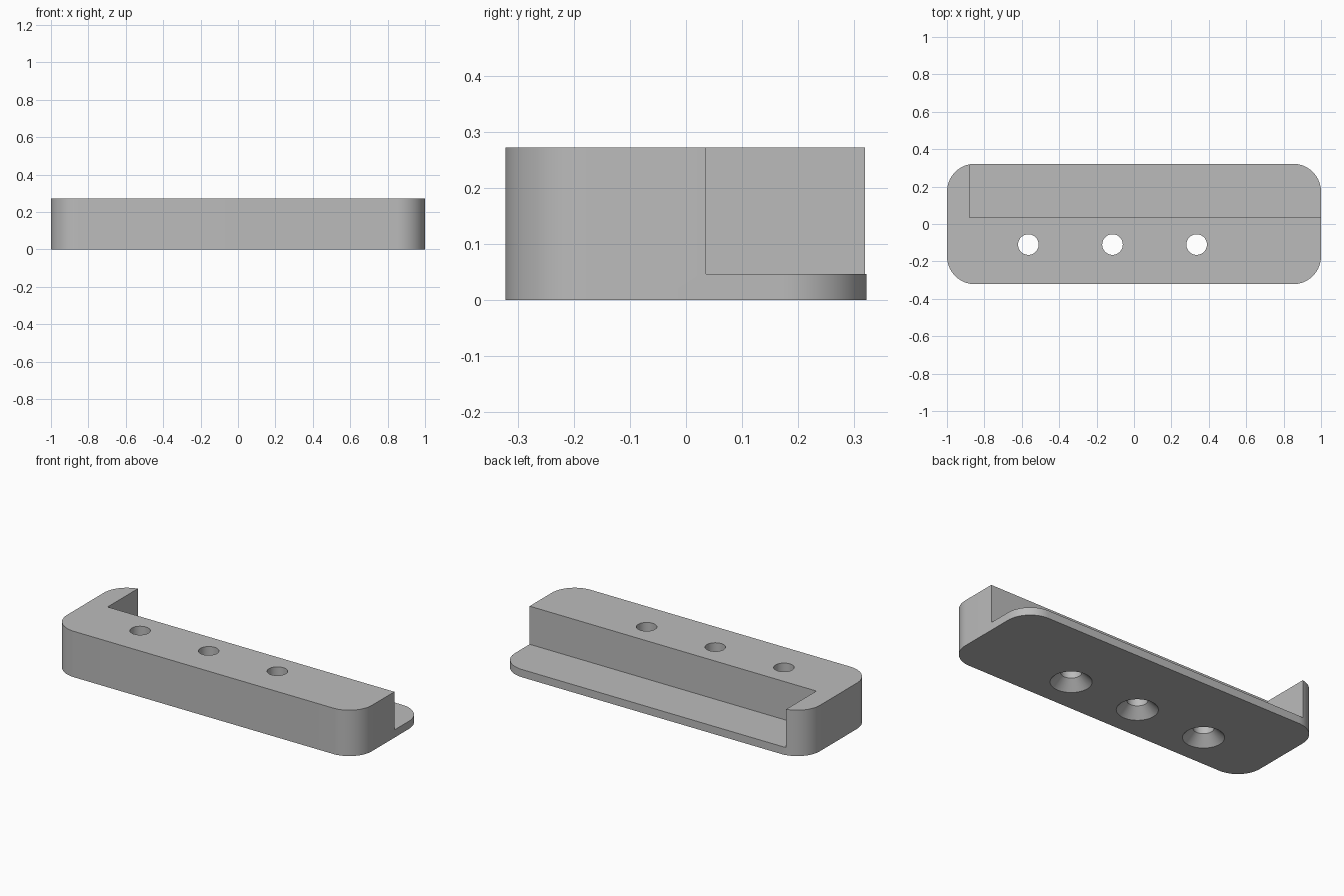
import bpy
import bmesh
from math import cos, sin, pi, radians

HALF_X, HALF_Y, HEIGHT = 1.0, 0.322, 0.272
CORNER = 0.15
HOLE_R, SINK_R, SINK_DEPTH = 0.055, 0.11, 0.055

old = bpy.data.objects.get("Cube")
if old:
    bpy.data.objects.remove(old)

grey = bpy.data.materials.new("plain grey")
grey.use_nodes = True
colour = (0.5, 0.5, 0.5, 1)
grey.diffuse_color = colour
grey.node_tree.nodes["Principled BSDF"].inputs["Base Color"].default_value = colour


def prism(name, rings):
    """Solid lofted through equal-length rings of points, bottom to top."""
    bm = bmesh.new()
    loops = [[bm.verts.new(p) for p in ring] for ring in rings]
    n = len(loops[0])
    for a, b in zip(loops, loops[1:]):
        for i in range(n):
            j = (i + 1) % n
            bm.faces.new((a[i], a[j], b[j], b[i]))
    bm.faces.new(loops[0][::-1])
    bm.faces.new(loops[-1])
    mesh = bpy.data.meshes.new(name)
    bm.to_mesh(mesh)
    bm.free()
    mesh.materials.append(grey)
    obj = bpy.data.objects.new(name, mesh)
    bpy.context.collection.objects.link(obj)
    return obj


def circle(x, y, z, r, n=48):
    return [(x + r * cos(2 * pi * i / n), y + r * sin(2 * pi * i / n), z) for i in range(n)]


def rounded_outline(z, steps=16):
    points = []
    for k, (sx, sy) in enumerate([(1, 1), (-1, 1), (-1, -1), (1, -1)]):
        for i in range(steps + 1):
            a = (k + i / steps) * pi / 2
            points.append((sx * (HALF_X - CORNER) + CORNER * cos(a),
                           sy * (HALF_Y - CORNER) + CORNER * sin(a), z))
    return points


def rectangle(x0, x1, y0, y1, z):
    return [(x0, y0, z), (x1, y0, z), (x1, y1, z), (x0, y1, z)]


# Rounded bar
body = prism("mounting_bar", [rounded_outline(0), rounded_outline(HEIGHT)])

# Step along the back, open at the left end
cutters = [prism("ledge_cutter", [rectangle(-0.88, 1.2, 0.036, 0.5, z) for z in (0.046, 0.4)])]

# Three screw holes, countersunk from below
for x in (-0.565, -0.115, 0.335):
    cutters.append(prism("screw_hole_cutter", [
        circle(x, -0.11, -0.02, SINK_R + 0.02),
        circle(x, -0.11, SINK_DEPTH, HOLE_R),
        circle(x, -0.11, 0.4, HOLE_R)]))

bpy.context.view_layer.objects.active = body
body.select_set(True)
for cutter in cutters:
    cut = body.modifiers.new("cut", 'BOOLEAN')
    cut.operation = 'DIFFERENCE'
    cut.solver = 'EXACT'
    cut.object = cutter
    bpy.ops.object.modifier_apply(modifier=cut.name)
    bpy.data.objects.remove(cutter)

# Smooth the rounded walls, keep hard edges
bpy.ops.object.shade_smooth_by_angle(angle=radians(30))
